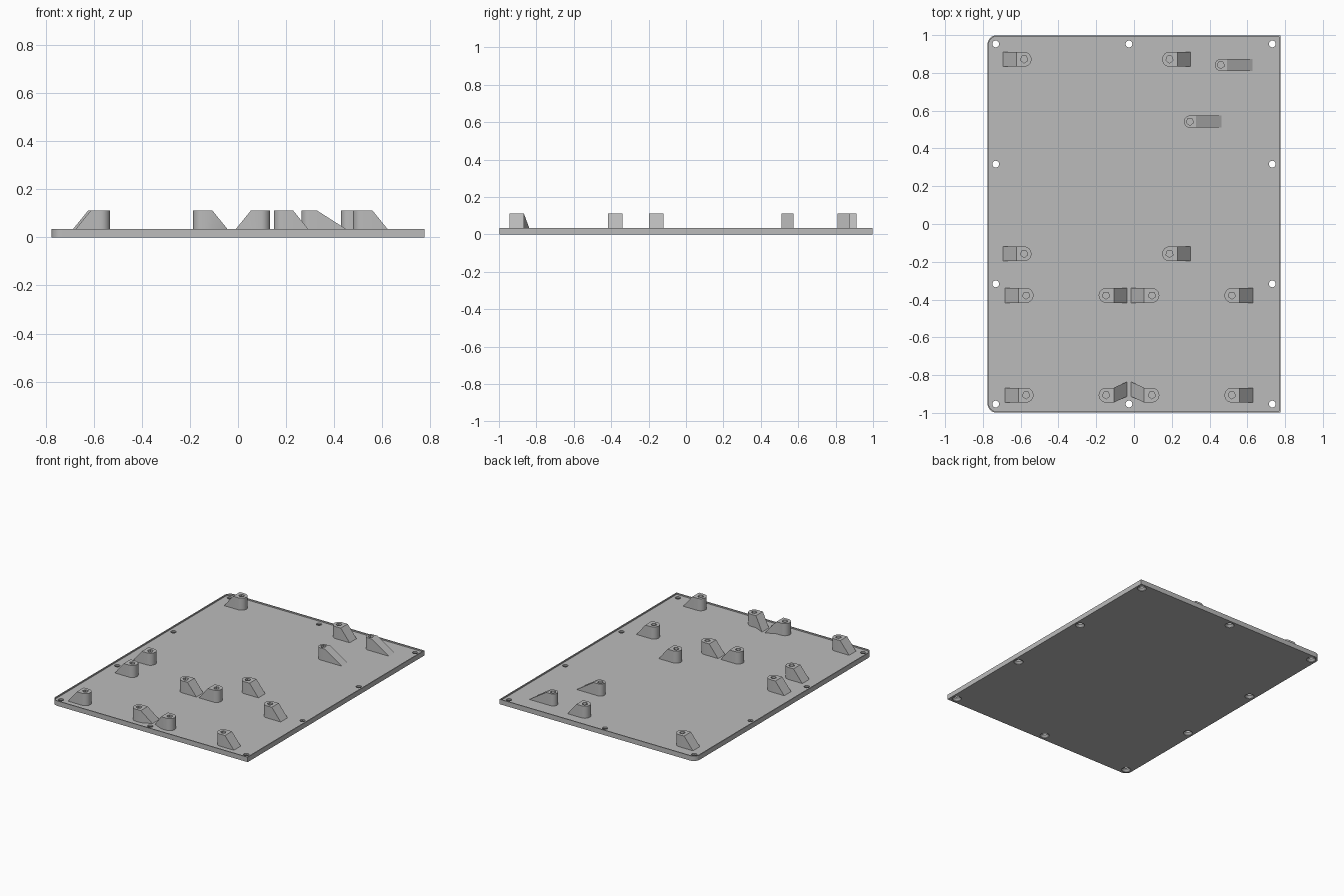
import bpy, bmesh
from math import sin, cos, pi

if "Cube" in bpy.data.objects:
    bpy.data.objects.remove(bpy.data.objects["Cube"], do_unlink=True)

HX, HY, TOP, FLOOR, BOSS_TOP = 0.775, 0.998, 0.035, 0.026, 0.112

grey = bpy.data.materials.new("plain grey")
grey.use_nodes = True
colour = (0.5, 0.5, 0.5, 1)
grey.diffuse_color = colour
grey.node_tree.nodes["Principled BSDF"].inputs["Base Color"].default_value = colour


def make_object(name, bm):
    bmesh.ops.recalc_face_normals(bm, faces=bm.faces)
    mesh = bpy.data.meshes.new(name)
    bm.to_mesh(mesh)
    bm.free()
    mesh.materials.append(grey)
    ob = bpy.data.objects.new(name, mesh)
    bpy.context.collection.objects.link(ob)
    return ob


def add_loft(bm, sections):
    """Closed solid through rings of equal point count: (points, z)."""
    rings = [[bm.verts.new((x, y, z)) for x, y in pts] for pts, z in sections]
    for a, b in zip(rings, rings[1:]):
        for i in range(len(a)):
            j = (i + 1) % len(a)
            bm.faces.new((a[i], a[j], b[j], b[i]))
    bm.faces.new(rings[0][::-1])
    bm.faces.new(rings[-1])


def circle(cx, cy, r, n, start=0.0):
    return [(cx + r * cos(start + 2 * pi * i / n), cy + r * sin(start + 2 * pi * i / n))
            for i in range(n)]


def cut(ob, cutter):
    cutter.hide_render = True
    mod = ob.modifiers.new("cut", 'BOOLEAN')
    mod.operation, mod.solver, mod.object = 'DIFFERENCE', 'EXACT', cutter
    bpy.context.view_layer.objects.active = ob
    bpy.ops.object.modifier_apply(modifier=mod.name)
    bpy.data.objects.remove(cutter, do_unlink=True)


def smooth(ob):
    bpy.ops.object.select_all(action='DESELECT')
    ob.select_set(True)
    bpy.context.view_layer.objects.active = ob
    bpy.ops.object.shade_smooth_by_angle(angle=pi / 6)


def plate_outline(inset):
    """Rectangle with rounded corners on the -x side only."""
    x, y, r = HX - inset, HY - inset, 0.045 - inset
    pts = [(x, -y), (x, y)]
    for sy, start in ((1, pi / 2), (-1, pi)):
        for i in range(9):
            a = start + i * pi / 16
            pts.append((-x + r + r * cos(a), sy * (y - r) + r * sin(a)))
    return pts


# Base plate with a thin raised rim
bm = bmesh.new()
add_loft(bm, [(plate_outline(0), 0), (plate_outline(0), TOP)])
base_plate = make_object("base_plate", bm)
bm = bmesh.new()
add_loft(bm, [(plate_outline(0.007), FLOOR), (plate_outline(0.007), TOP + 0.05)])
cut(base_plate, make_object("recess_cutter", bm))

# Countersunk screw holes around the edge
holes = [(x, y) for x in (-0.732, 0.732) for y in (-0.953, -0.317, 0.317, 0.953)]
holes += [(-0.027, -0.953), (-0.027, 0.953)]
bm = bmesh.new()
for x, y in holes:
    wide, narrow = circle(x, y, 0.031, 20), circle(x, y, 0.018, 20)
    add_loft(bm, [(wide, -0.01), (wide, 0.003), (narrow, 0.016), (narrow, 0.08)])
cut(base_plate, make_object("screw_hole_cutter", bm))
smooth(base_plate)


def make_boss(name, cx, cy, side, w=0.039, flat=0.041, length=0.111, skew=0.0):
    """Round-ended post with a sloping brace towards side (+1 or -1)."""
    bm = bmesh.new()
    pts = [(flat, -w), (flat, w)]
    pts += [(w * cos(pi / 2 + i * pi / 16), w * sin(pi / 2 + i * pi / 16)) for i in range(17)]
    low, high = [[bm.verts.new((cx + side * x, cy + y, z)) for x, y in pts]
                 for z in (FLOOR, BOSS_TOP)]
    for i in range(1, len(pts)):
        j = (i + 1) % len(pts)
        bm.faces.new((low[i], low[j], high[j], high[i]))
    bm.faces.new(low)
    bm.faces.new(high)
    # brace
    a, b = [bm.verts.new((cx + side * length, cy + s * w + skew, FLOOR)) for s in (-1, 1)]
    bm.faces.new((high[0], high[1], b, a))
    bm.faces.new((low[0], high[0], a))
    bm.faces.new((low[1], high[1], b))
    bm.faces.new((low[0], low[1], b, a))
    boss = make_object(name, bm)
    # five-sided pilot hole
    bm = bmesh.new()
    ring = circle(cx, cy, 0.02, 5, -pi / 2)
    add_loft(bm, [(ring, 0.04), (ring, BOSS_TOP + 0.02)])
    cut(boss, make_object("pilot_cutter", bm))
    smooth(boss)


# Bosses for the rear board
for y, row in ((0.872, "back"), (-0.158, "front")):
    make_boss(f"rear_board_boss_{row}_right", -0.582, y, -1)
    make_boss(f"rear_board_boss_{row}_left", 0.188, y, 1)

# Bosses for the two front boards; the inner front braces are skewed
for y, row, skew in ((-0.378, "back", 0), (-0.906, "front", 0.032)):
    make_boss(f"right_board_boss_{row}_outer", -0.571, y, -1)
    make_boss(f"right_board_boss_{row}_inner", -0.148, y, 1, skew=skew)
    make_boss(f"left_board_boss_{row}_inner", 0.095, y, -1, skew=skew)
    make_boss(f"left_board_boss_{row}_outer", 0.518, y, 1)

# Slim bosses with long braces
for i, (x, y) in enumerate(((0.46, 0.842), (0.296, 0.542))):
    make_boss(f"slim_boss_{i + 1}", x, y, 1, w=0.032, flat=0.032, length=0.167)
